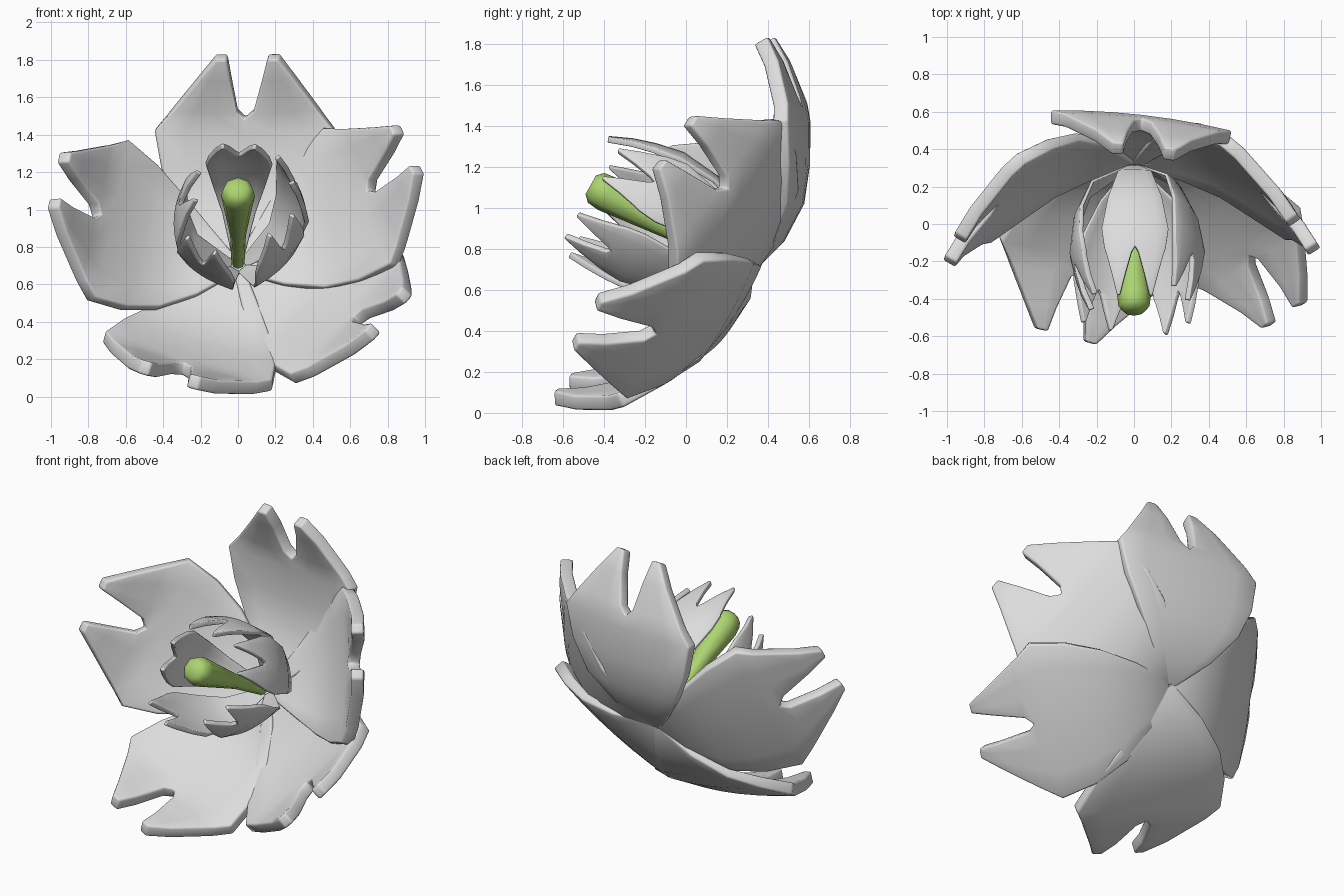
import bpy, bmesh, math
from mathutils import Vector, Matrix

if "Cube" in bpy.data.objects:
    bpy.data.objects.remove(bpy.data.objects["Cube"])


def material(name, rgb):
    m = bpy.data.materials.new(name)
    m.diffuse_color = (*rgb, 1)
    m.use_nodes = True
    m.node_tree.nodes["Principled BSDF"].inputs["Base Color"].default_value = m.diffuse_color
    return m


petal_white = material("petal_white", (0.72, 0.72, 0.72))
pistil_green = material("pistil_green", (0.41, 0.66, 0.16))

# Flower frame: local x right, local y up the bloom, local z along the tilted axis
BASE = Vector((0, 0.30, 0.70))
AXIS = Vector((0, -0.873, 0.488)).normalized()
UP = Vector((0, 0.488, 0.873)).normalized()
FRAME = Matrix.Translation(BASE) @ Matrix((Vector((1, 0, 0)), UP, AXIS)).transposed().to_4x4()


def interp(table, x):
    for (x0, y0), (x1, y1) in zip(table, table[1:]):
        if x <= x1:
            t = max(0, (x - x0) / (x1 - x0))
            return y0 + (y1 - y0) * t
    return table[-1][1]


def finish(bm, name, mat, angle):
    me = bpy.data.meshes.new(name)
    bm.to_mesh(me)
    bm.free()
    ob = bpy.data.objects.new(name, me)
    bpy.context.collection.objects.link(ob)
    me.materials.append(mat)
    ob.matrix_world = FRAME
    bpy.ops.object.select_all(action='DESELECT')
    ob.select_set(True)
    bpy.context.view_layer.objects.active = ob
    bpy.ops.object.shade_smooth_by_angle(angle=math.radians(angle))
    return ob


def petal(name, angle, rows, place, thick, bevel):
    """rows: (s, inner half width, outer half width); place maps (s, w) to (out, side, height)"""
    bm = bmesh.new()
    rot = Matrix.Rotation(math.radians(angle), 3, 'Z')
    n = 3
    for side in (-1, 1):
        grid = []
        for s, wi, wo in rows:
            row = []
            for k in range(n + 1):
                w = side * (wi + (wo - wi) * k / n)
                row.append(bm.verts.new(rot @ Vector(place(s, w))))
            grid.append(row)
        for r0, r1 in zip(grid, grid[1:]):
            for k in range(n):
                f = [r0[k], r1[k], r1[k + 1], r0[k + 1]]
                bm.faces.new(f if side > 0 else f[::-1])
    bmesh.ops.remove_doubles(bm, verts=bm.verts, dist=0.0005)
    ob = finish(bm, name, petal_white, 50)
    # thin at the base, full thickness at the rim
    group = ob.vertex_groups.new(name="rim")
    for v in ob.data.vertices:
        group.add([v.index], min(1, 0.3 + v.co.length * 0.85), 'REPLACE')
    sol = ob.modifiers.new("thickness", 'SOLIDIFY')
    sol.thickness, sol.offset = thick, 1
    sol.vertex_group = "rim"
    bev = ob.modifiers.new("soft_rim", 'BEVEL')
    bev.width, bev.segments, bev.angle_limit = bevel, 2, math.radians(50)
    return ob


# Large notched outer petals forming a shallow cup
cup = [(0, -0.03), (0.2, -0.065), (0.4, -0.045), (0.58, 0.035), (0.76, 0.145), (0.83, 0.205),
       (0.98, 0.39), (1.05, 0.51)]
outer_rows = [(0, 0, 0.04), (0.2, 0, 0.21), (0.4, 0, 0.35), (0.58, 0, 0.44), (0.76, 0, 0.485),
              (0.83, 0, 0.42), (0.86, 0.045, 0.39), (0.98, 0.085, 0.26), (1.05, 0.11, 0.17)]
# label, angle, lift, sideways twist, length
outer = [("top", 87, -0.06, -0.10, 1.0), ("left", 169, 0.07, -0.04, 0.96),
         ("lower_left", 249, -0.03, 0.09, 1.0), ("lower_right", 323, 0.03, 0.0, 0.99),
         ("right", 22, 0.08, -0.10, 0.96)]
for label, ang, lift, twist, length in outer:
    petal("outer_petal_" + label, ang, outer_rows,
          lambda s, w: (s * length, w,
                        interp(cup, s) + 0.15 * w * w + lift * s + twist * w), 0.075, 0.028)

# Small inner petals closing in an egg shape; s is the height along the axis
egg = [(0, 0.04), (0.15, 0.25), (0.35, 0.33), (0.55, 0.35), (0.75, 0.31), (0.92, 0.24)]
inner_rows = [(0, 0, 0.03), (0.15, 0, 0.09), (0.35, 0, 0.145), (0.55, 0, 0.18),
              (0.66, 0, 0.165), (0.69, 0.018, 0.155), (0.80, 0.05, 0.125), (0.91, 0.08, 0.095)]
# label, angle, fullness, outward flare, length
inner = [("top", 89, 1.0, 0.0, 1.0), ("left", 174, 0.98, 0.0, 0.92),
         ("lower_left", 238, 0.83, 0.23, 0.87), ("lower_right", 315, 0.87, 0.16, 0.94),
         ("right", 26, 0.98, 0.07, 0.92)]
for label, ang, full, flare, length in inner:
    petal("inner_petal_" + label, ang, inner_rows,
          lambda s, w: (interp(egg, s) * full + flare * s * s - 0.9 * w * w, w, s * length),
          0.03, 0.008)

# Club-shaped pistil on the axis
bm = bmesh.new()
rings = []
for h, r in [(0.05, 0.035), (0.35, 0.042), (0.55, 0.064), (0.78, 0.09), (0.84, 0.083), (0.87, 0.052)]:
    rings.append([bm.verts.new((r * math.cos(math.tau * i / 8), r * math.sin(math.tau * i / 8) - 0.012, h))
                  for i in range(8)])
for a, b in zip(rings, rings[1:]):
    for i in range(8):
        j = (i + 1) % 8
        bm.faces.new((a[i], a[j], b[j], b[i]))
bm.faces.new(rings[0][::-1])
bm.faces.new(rings[-1])
finish(bm, "pistil", pistil_green, 50)
